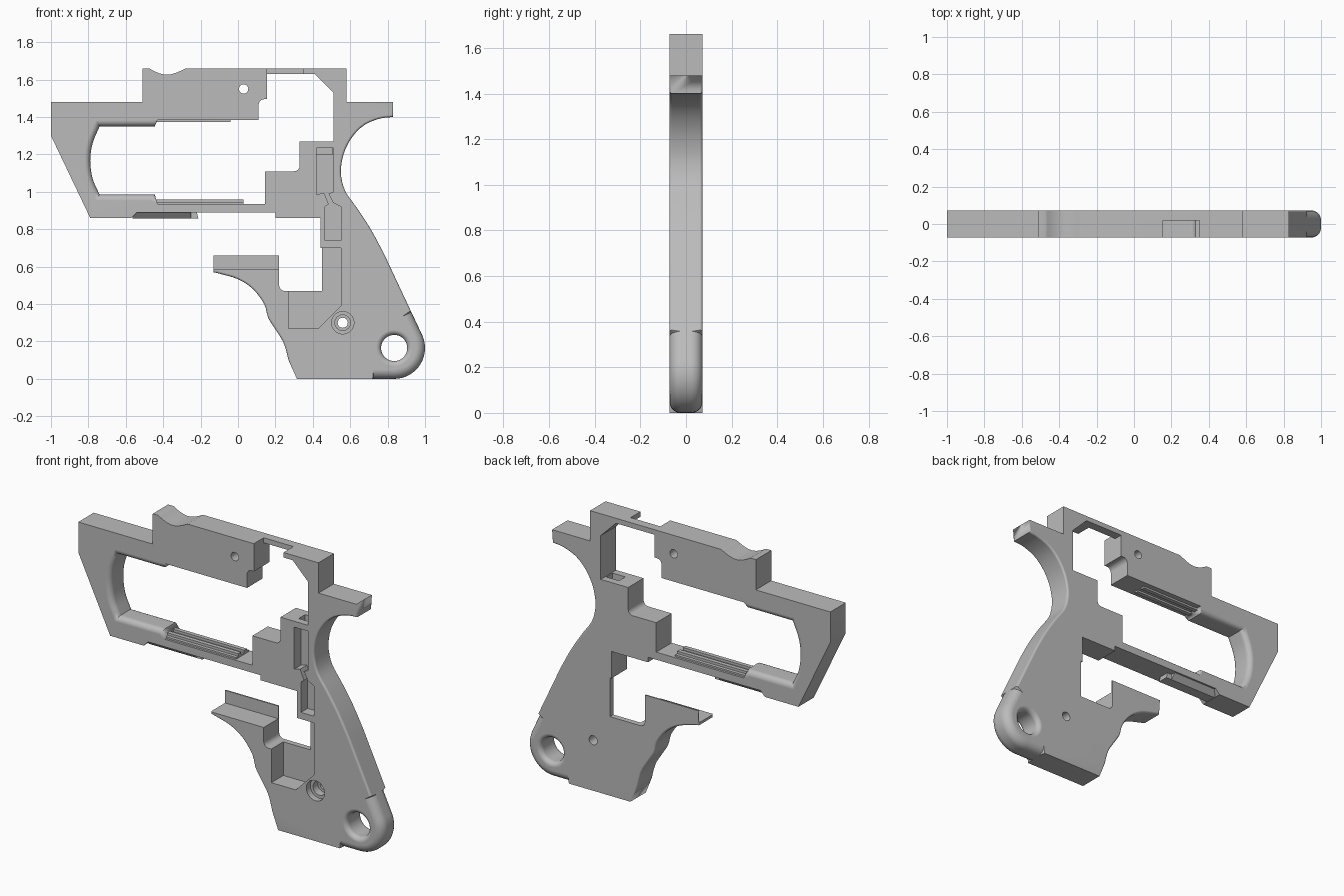
import bpy, bmesh, math
from mathutils import Vector

if "Cube" in bpy.data.objects:
    bpy.data.objects.remove(bpy.data.objects["Cube"])

HALF = 0.0725  # half the plate thickness

grey = bpy.data.materials.new("plain grey")
grey.use_nodes = True
grey.diffuse_color = (0.5, 0.5, 0.5, 1)
grey.node_tree.nodes["Principled BSDF"].inputs["Base Color"].default_value = (0.5, 0.5, 0.5, 1)


def finish(name, bm):
    bmesh.ops.remove_doubles(bm, verts=bm.verts, dist=1e-5)
    bmesh.ops.recalc_face_normals(bm, faces=bm.faces)
    mesh = bpy.data.meshes.new(name)
    bm.to_mesh(mesh)
    bm.free()
    mesh.materials.append(grey)
    obj = bpy.data.objects.new(name, mesh)
    bpy.context.collection.objects.link(obj)
    return obj


def smooth(points, steps=5):
    """Catmull-Rom curve through the points."""
    p = [Vector(q) for q in points]
    p = [2 * p[0] - p[1]] + p + [2 * p[-1] - p[-2]]
    out = []
    for a, b, c, d in zip(p, p[1:], p[2:], p[3:]):
        for i in range(steps):
            t = i / steps
            out.append(0.5 * (2 * b + (c - a) * t + (2 * a - 5 * b + 4 * c - d) * t * t
                              + (3 * b - a - 3 * c + d) * t ** 3))
    return [tuple(q) for q in out] + [tuple(points[-1])]


def arc(cx, cz, r, start, end, n):
    return [(cx + r * math.cos(math.radians(start + (end - start) * i / n)),
             cz + r * math.sin(math.radians(start + (end - start) * i / n))) for i in range(n + 1)]


def inward(points):
    """Mitred inward direction at each corner."""
    p = [Vector(q) for q in points]
    area = sum(a.x * b.y - b.x * a.y for a, b in zip(p, p[1:] + p[:1]))
    s = 1 if area > 0 else -1
    dirs = []
    for i, q in enumerate(p):
        d1 = (q - p[i - 1]).normalized()
        d2 = (p[(i + 1) % len(p)] - q).normalized()
        n1, n2 = Vector((-d1.y, d1.x)) * s, Vector((-d2.y, d2.x)) * s
        dirs.append((n1 + n2) / max(1 + n1.dot(n2), 0.5))
    return dirs


def rounded_plate(name, points, radii, sign=1, extra=0.0, steps=5):
    """Plate whose rim is rounded by a radius per corner; sign -1 flares it for a cutter."""
    bm = bmesh.new()
    dirs = inward(points)
    levels = [(-1, a) for a in range(steps, -1, -1)] + [(1, a) for a in range(steps + 1)]
    rows = []
    for side, k in levels:
        a = math.pi / 2 * k / steps
        rows.append([(x + d.x * sign * r * (1 - math.cos(a)), side * (HALF - r + r * math.sin(a)),
                      z + d.y * sign * r * (1 - math.cos(a)))
                     for (x, z), d, r in zip(points, dirs, radii)])
    if extra:
        rows = ([[(x, y - extra, z) for x, y, z in rows[0]]] + rows
                + [[(x, y + extra, z) for x, y, z in rows[-1]]])
    rings = [[bm.verts.new(v) for v in row] for row in rows]
    n = len(points)
    for lo, hi in zip(rings, rings[1:]):
        for i in range(n):
            j = (i + 1) % n
            bm.faces.new((lo[i], lo[j], hi[j], hi[i]))
    bm.faces.new(rings[0])
    bm.faces.new(rings[-1])
    return finish(name, bm)


def prism(name, points, y0, y1):
    bm = bmesh.new()
    face = bm.faces.new([bm.verts.new((x, y0, z)) for x, z in points])
    ext = bmesh.ops.extrude_face_region(bm, geom=[face])["geom"]
    bmesh.ops.translate(bm, vec=(0, y1 - y0, 0), verts=[v for v in ext if isinstance(v, bmesh.types.BMVert)])
    return finish(name, bm)


def box(name, x0, x1, y0, y1, z0, z1):
    return prism(name, [(x0, z0), (x1, z0), (x1, z1), (x0, z1)], y0, y1)


def cylinder(name, x, z, r, y0, y1):
    return prism(name, arc(x, z, r, 0, 345, 23), y0, y1)


# Outer outline, as runs of points with one rim radius each
runs = [
    ([(-1, 1.48), (-1, 1.3), (-0.79, 0.86), (-0.57, 0.86), (-0.54, 0.89), (0.2, 0.89), (0.2, 0.86),
      (0.44, 0.86), (0.44, 0.7), (0.45, 0.7), (0.45, 0.47)], 0),
    (arc(0.25, 0.5, 0.03, 270, 180, 5), 0),
    ([(0.22, 0.66), (-0.13, 0.66)], 0),
    (smooth([(-0.13, 0.57), (-0.09, 0.56), (0, 0.533), (0.08, 0.48), (0.14, 0.4), (0.16, 0.33),
             (0.19, 0.28), (0.235, 0.21), (0.255, 0.16), (0.27, 0.1)], 3), 0.012),
    ([(0.315, 0), (0.72, 0)], 0),
    ([(0.725, 0)] + arc(0.835, 0.165, 0.165, -90, 25, 16) + [(0.927, 0.357)], 0.05),
    ([(0.924, 0.363)] + smooth([(0.78, 0.67), (0.71, 0.8), (0.635, 0.915), (0.575, 1), (0.552, 1.08),
                                (0.553, 1.15), (0.575, 1.23), (0.62, 1.305), (0.68, 1.36),
                                (0.76, 1.392), (0.83, 1.4)], 3), 0.012),
    ([(0.83, 1.48), (0.58, 1.48), (0.58, 1.66)], 0),
    (smooth([(-0.28, 1.66), (-0.33, 1.637), (-0.38, 1.626), (-0.43, 1.637), (-0.475, 1.66)], 4), 0),
    ([(-0.51, 1.66), (-0.51, 1.48)], 0),
]
outline = [p for pts, r in runs for p in pts]
radii = [r for pts, r in runs for p in pts]
frame = rounded_plate("frame", outline, radii)

# Large window, flared around its front loop
window = (smooth([(-0.74, 0.985), (-0.777, 1.07), (-0.79, 1.168), (-0.777, 1.26), (-0.74, 1.35)], 4)
          + [(-0.445, 1.35), (-0.43, 1.385), (0.11, 1.385)] + arc(0.14, 1.465, 0.03, 180, 90, 4)
          + [(0.155, 1.495), (0.155, 1.63), (0.41, 1.63), (0.51, 1.53), (0.51, 1.27), (0.33, 1.27)]
          + arc(0.3, 1.14, 0.03, 0, -90, 4) + [(0.145, 1.11), (0.145, 0.935), (-0.43, 0.935), (-0.445, 0.985)])
cutters = [rounded_plate("window_cutter", window, [0.032 if x < -0.44 else 0 for x, z in window], -1, 0.05)]

# Lanyard hole with rounded rims
ring = arc(0.835, 0.165, 0.07, 0, 350, 35)
cutters.append(rounded_plate("ring_cutter", ring, [0.028] * len(ring), -1, 0.05))

# Pin hole and stepped screw hole
cutters += [
    cylinder("pin_cutter", 0.03, 1.55, 0.025, -0.2, 0.2),
    cylinder("screw_cutter", 0.56, 0.3, 0.027, -0.2, 0.2),
    cylinder("screw_head_cutter", 0.56, 0.3, 0.06, -0.2, -0.035),
    cylinder("screw_step_cutter", 0.56, 0.3, 0.042, -0.2, 0.01),
]

# Pockets, shelf and notches
cutters += [
    prism("grip_pocket_cutter", [(0.27, 0.49), (0.27, 0.27), (0.43, 0.27), (0.55, 0.39),
                                 (0.55, 0.7), (0.44, 0.7), (0.44, 0.49)], -0.2, 0.04),
    prism("channel_cutter", [(0.42, 1.235), (0.51, 1.235), (0.51, 1.0), (0.485, 0.99), (0.51, 0.94),
                             (0.55, 0.92), (0.55, 0.74), (0.465, 0.74), (0.465, 0.92), (0.485, 0.935),
                             (0.46, 0.995), (0.42, 0.985)], -0.2, -0.01),
    box("shelf_cutter", -0.2, 0.23, -0.2, 0.064, 0.585, 0.75),
    box("top_notch_cutter", 0.155, 0.35, -0.2, 0.02, 1.6, 1.75),
    box("slot_cutter", 0.42, 0.505, -0.03, 0.03, 1.2, 1.3),
]

bpy.context.view_layer.objects.active = frame
for cutter in cutters:
    cutter.hide_render = True
    mod = frame.modifiers.new(cutter.name, 'BOOLEAN')
    mod.operation = 'DIFFERENCE'
    mod.solver = 'EXACT'
    mod.object = cutter
    bpy.ops.object.modifier_apply(modifier=mod.name)
for cutter in cutters:
    bpy.data.objects.remove(cutter)

# Lower and upper rails in the window
box("lower_rail_base", -0.44, 0.03, -0.06, 0.06, 0.925, 0.945)
for side, label in ((1, "back"), (-1, "front")):
    y0, y1 = sorted((side * 0.015, side * 0.04))
    box("lower_rail_" + label, -0.44, 0.03, y0, y1, 0.93, 0.96)
    box("upper_rail_" + label, -0.44, -0.04, y0, y1, 1.374, 1.4)

# Tapered ridge and tab under the front arm
ridge = box("under_ridge", -0.565, -0.25, -0.07, 0.07, 0.857, 0.9)
for v in ridge.data.vertices:
    if v.co.z < 0.88:
        v.co.y *= 0.45
prism("under_tab", [(-0.28, 0.9), (-0.25, 0.857), (-0.212, 0.857), (-0.222, 0.9)], -0.032, 0.032)

# Smooth the rounded rims while keeping the flats crisp
bpy.ops.object.select_all(action='DESELECT')
frame.select_set(True)
bpy.ops.object.shade_smooth_by_angle(angle=math.radians(30))
frame.modifiers.new("flat_normals", 'WEIGHTED_NORMAL').keep_sharp = True
